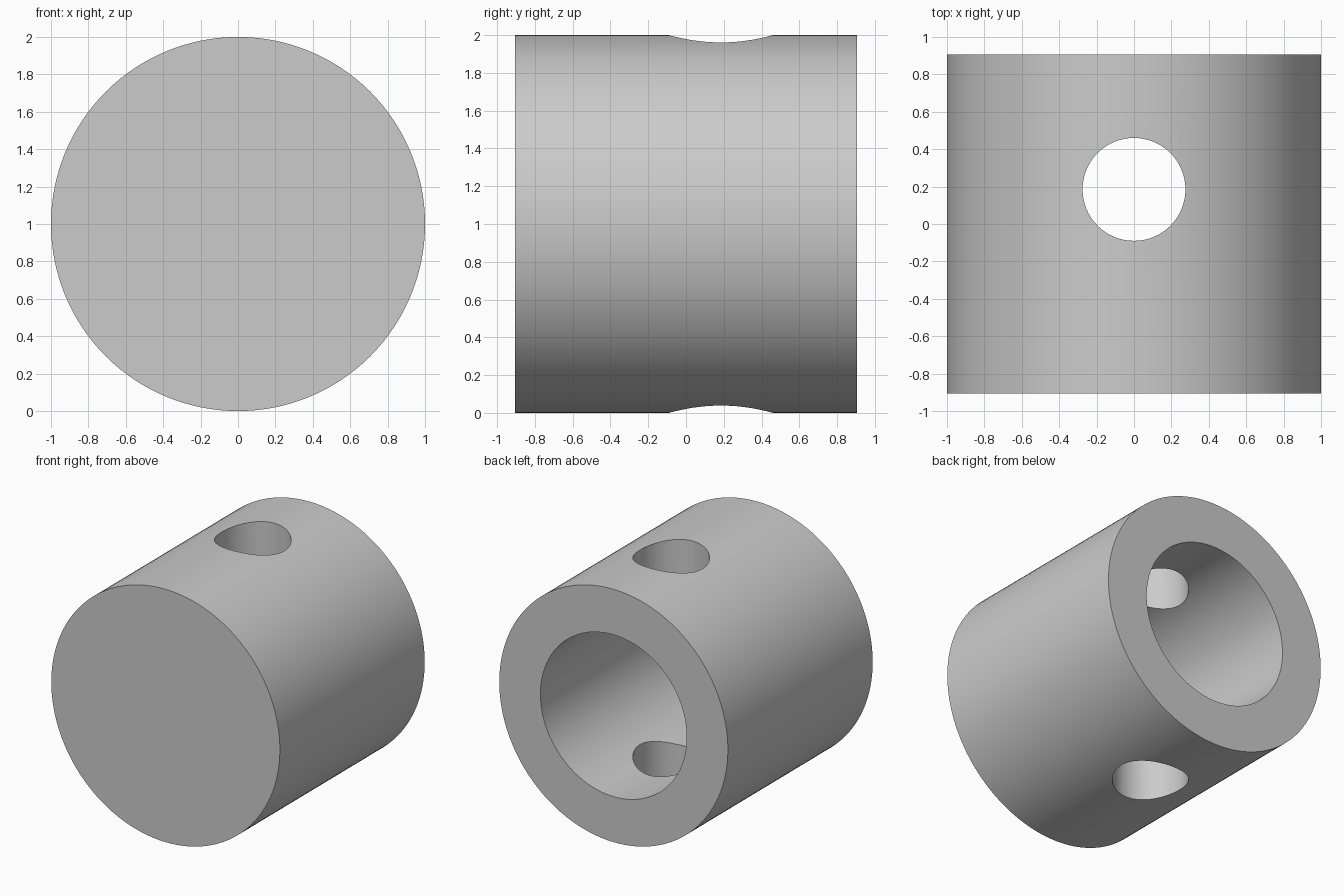
import bpy
from math import radians

cube = bpy.data.objects.get("Cube")
if cube:
    bpy.data.objects.remove(cube, do_unlink=True)

RADIUS, BORE_RADIUS, PIN_RADIUS = 1.0, 0.64, 0.275
HALF_LENGTH = 0.905
PIN_Y = 0.185
FLOOR_Y = 2 * PIN_Y - HALF_LENGTH  # pin hole sits midway along the bore

grey = bpy.data.materials.new("plain grey")
grey.use_nodes = True
colour = (0.6, 0.6, 0.6, 1)
grey.diffuse_color = colour
grey.node_tree.nodes["Principled BSDF"].inputs["Base Color"].default_value = colour


def cylinder(name, radius, depth, location, along_y=False, sides=128):
    rotation = (radians(90), 0, 0) if along_y else (0, 0, 0)
    bpy.ops.mesh.primitive_cylinder_add(vertices=sides, radius=radius, depth=depth,
                                        location=location, rotation=rotation)
    obj = bpy.context.object
    obj.name = name
    obj.data.materials.append(grey)
    return obj


def cut(target, cutter):
    modifier = target.modifiers.new(cutter.name, 'BOOLEAN')
    modifier.operation = 'DIFFERENCE'
    modifier.solver = 'EXACT'
    modifier.object = cutter
    bpy.context.view_layer.objects.active = target
    bpy.ops.object.modifier_apply(modifier=modifier.name)
    bpy.data.objects.remove(cutter, do_unlink=True)


# Closed-front body
body = cylinder("sleeve_body", RADIUS, 2 * HALF_LENGTH, (0, 0, RADIUS), along_y=True)

# Blind bore open at the back
bore_end = HALF_LENGTH + 0.2
cut(body, cylinder("bore_cutter", BORE_RADIUS, bore_end - FLOOR_Y,
                   (0, (bore_end + FLOOR_Y) / 2, RADIUS), along_y=True))

# Cross hole through both walls
cut(body, cylinder("pin_hole_cutter", PIN_RADIUS, 3, (0, PIN_Y, RADIUS), sides=64))

# Smooth walls with crisp rims
bpy.ops.object.select_all(action='DESELECT')
body.select_set(True)
bpy.context.view_layer.objects.active = body
bpy.ops.object.shade_smooth_by_angle(angle=radians(30))
